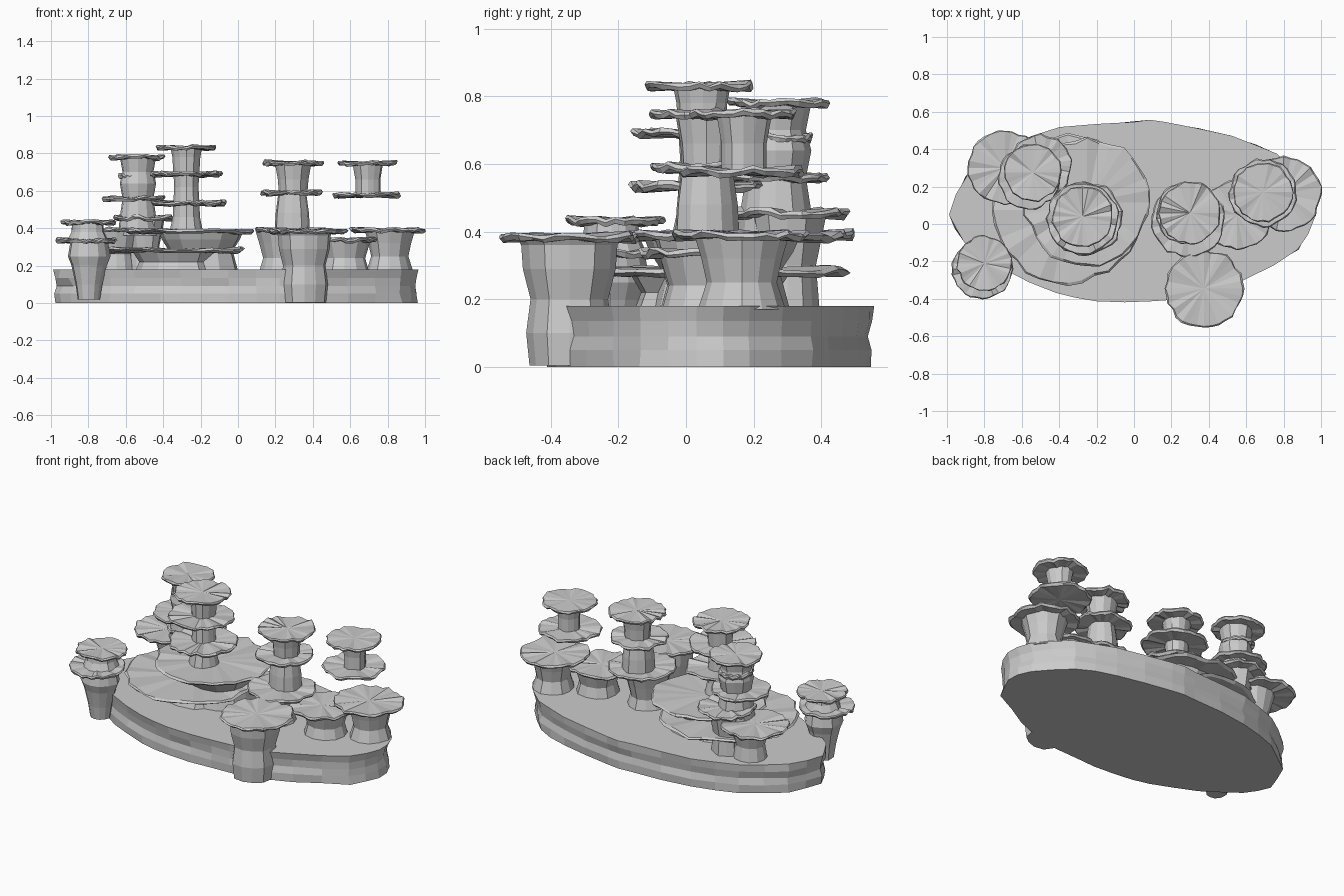
import bpy, bmesh, math, random

if "Cube" in bpy.data.objects:
    bpy.data.objects.remove(bpy.data.objects["Cube"])

rng = random.Random(7)


def finish(bm, name):
    bmesh.ops.recalc_face_normals(bm, faces=bm.faces)
    me = bpy.data.meshes.new(name)
    bm.to_mesh(me)
    bm.free()
    ob = bpy.data.objects.new(name, me)
    bpy.context.collection.objects.link(ob)
    return ob


def bridge(bm, a, b):
    n = len(a)
    for i in range(n):
        bm.faces.new((a[i], a[(i + 1) % n], b[(i + 1) % n], b[i]))


def cap(name, x, y, z, r, sides=32):
    """Thin ragged plate: triangle fans above and below, wobbly rim."""
    bm = bmesh.new()
    wob = [1 + rng.uniform(-.045, .03) + .015 * math.sin(i * 1.6) for i in range(sides)]
    dz = [rng.uniform(-.008, .008) for _ in range(sides)]
    rings = []
    for h, s in ((.009, .97), (0, 1.0), (-.012, .95)):
        ring = []
        for i in range(sides):
            k = r * s * wob[i] * (1 + rng.uniform(-.015, .01))
            t = math.tau * i / sides
            ring.append(bm.verts.new((x + k * math.cos(t), y + k * math.sin(t),
                                      z + h + dz[i] + rng.uniform(-.003, .003))))
        rings.append(ring)
    bridge(bm, rings[0], rings[1])
    bridge(bm, rings[1], rings[2])
    for ring, h in ((rings[0], .006), (rings[2], -.01)):
        c = bm.verts.new((x, y, z + h))
        for i in range(sides):
            bm.faces.new((c, ring[i], ring[(i + 1) % sides]))
    return finish(bm, name)


def stem(name, x, y, profile, sides=12):
    """Faceted column through (z, radius) pairs."""
    bm = bmesh.new()
    wob = [1 + rng.uniform(-.06, .06) for _ in range(sides)]
    rings = [[bm.verts.new((x + r * wob[i] * math.cos(math.tau * i / sides),
                            y + r * wob[i] * math.sin(math.tau * i / sides), z))
              for i in range(sides)] for z, r in profile]
    for a, b in zip(rings, rings[1:]):
        bridge(bm, a, b)
    bm.faces.new(rings[0])
    bm.faces.new(rings[-1])
    return finish(bm, name)


# Oval rock base in uneven bands
outline = [(-1, .05), (-.91, .26), (-.68, .43), (-.4, .52), (0, .555), (.17, .55),
           (.53, .475), (.77, .38), (.94, .19), (.98, .03), (.89, -.14), (.6, -.3),
           (.35, -.4), (.1, -.415), (-.2, -.415), (-.42, -.37), (-.7, -.25), (-.92, -.1)]
pts = []
for p, q in zip(outline, outline[1:] + outline[:1]):
    pts += [p, ((p[0] + q[0]) / 2 * 1.01, (p[1] + q[1]) / 2 * 1.01)]
bm = bmesh.new()
rings = []
for z, s in ((0, .985), (.05, .985), (.09, .972), (.135, .985), (.18, .995)):
    ring = []
    for px, py in pts:
        k = s + rng.uniform(-.015, .004)
        ring.append(bm.verts.new((px * k, .07 + (py - .07) * k, z)))
    rings.append(ring)
for a, b in zip(rings, rings[1:]):
    bridge(bm, a, b)
bm.faces.new(rings[0])
bm.faces.new(rings[-1])
finish(bm, "rock_base")

# Plates of each coral stack: x, y, z, radius
plates = {
    "tall_stack": [(-.355, .075, .283, .40), (-.25, .115, .385, .34), (-.26, .03, .535, .20),
                   (-.275, .03, .69, .195), (-.275, .04, .832, .165)],
    "back_left_stack": [(-.69, .30, .392, .20), (-.50, .31, .455, .17), (-.56, .25, .56, .17),
                        (-.54, .275, .68, .10), (-.54, .275, .78, .155)],
    "left_stack": [(-.81, -.24, .335, .165), (-.80, -.21, .433, .148)],
    "front_stack": [(.375, -.345, .385, .21)],
    "middle_stack": [(.29, .02, .39, .198), (.285, .06, .59, .168), (.30, .06, .75, .168)],
    "low_shelf": [(.55, .05, .338, .19)],
    "right_stack": [(.80, .16, .39, .202), (.69, .165, .578, .182), (.69, .17, .75, .16)],
}
for name, discs in plates.items():
    for n, d in enumerate(discs):
        cap(f"{name}_plate_{n + 1}", *d)

# Stems: x, y, profile of (z, radius)
stems = {
    "tall_stack_foot": (-.32, .06, [(.17, .22), (.22, .20), (.285, .24)]),
    "tall_stack_shelf_stem": (-.2, .1, [(.17, .21), (.28, .18), (.34, .22), (.385, .24)]),
    "tall_stack_stem": (-.275, .05, [(.38, .09), (.46, .073), (.54, .07), (.62, .065),
                                     (.70, .07), (.78, .075), (.832, .085)]),
    "back_left_foot": (-.65, .29, [(.17, .10), (.26, .085), (.392, .12)]),
    "back_left_side_foot": (-.5, .3, [(.17, .09), (.3, .08), (.455, .11)]),
    "back_left_stem": (-.535, .265, [(.36, .11), (.46, .10), (.56, .085), (.64, .10),
                                     (.70, .085), (.78, .10)]),
    "left_stem": (-.80, -.225, [(.02, .06), (.10, .072), (.2, .095), (.25, .115),
                                (.335, .10)]),
    "left_upper_stem": (-.8, -.22, [(.33, .11), (.38, .085), (.433, .08)]),
    "front_stem": (.355, -.345, [(.004, .12), (.10, .13), (.20, .117), (.29, .14),
                                 (.36, .145), (.385, .16)]),
    "middle_foot": (.24, .04, [(.17, .12), (.24, .10), (.32, .12), (.39, .14)]),
    "middle_stem": (.29, .06, [(.39, .095), (.48, .09), (.59, .075)]),
    "middle_upper_stem": (.295, .06, [(.59, .075), (.66, .08), (.75, .096)]),
    "low_shelf_stem": (.57, .06, [(.17, .13), (.24, .11), (.338, .14)]),
    "right_foot": (.81, .165, [(.17, .125), (.25, .10), (.32, .115), (.39, .135)]),
    "right_upper_stem": (.695, .17, [(.578, .065), (.66, .065), (.75, .08)]),
}
for name, args in stems.items():
    stem(name, *args)
